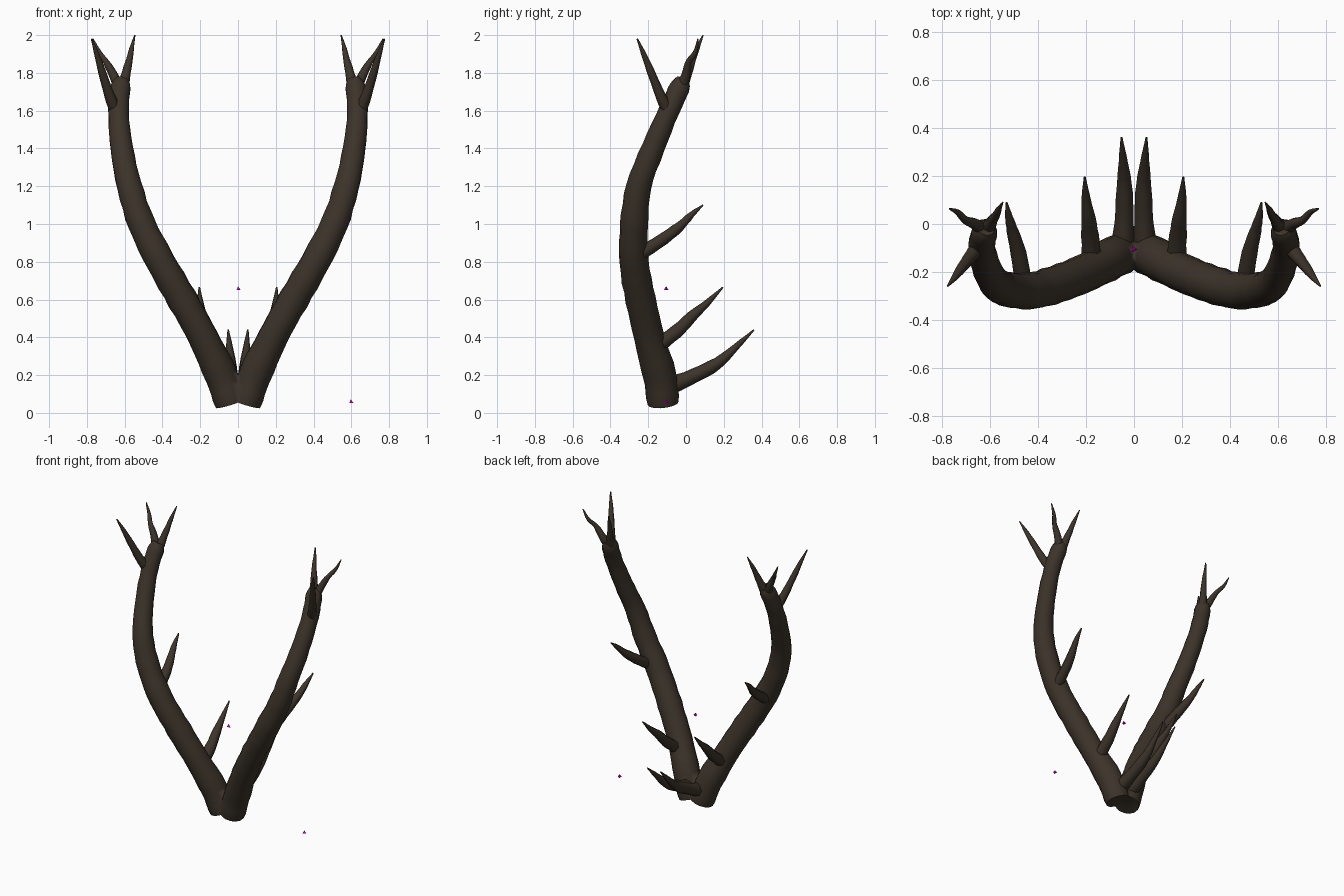
import bpy, bmesh, math, random
from mathutils import Vector

random.seed(4)
cube = bpy.data.objects.get("Cube")
if cube:
    bpy.data.objects.remove(cube, do_unlink=True)


def material(name, rgb):
    m = bpy.data.materials.new(name)
    m.use_nodes = True
    col = (*rgb, 1)
    m.diffuse_color = col
    bsdf = m.node_tree.nodes["Principled BSDF"]
    bsdf.inputs["Base Color"].default_value = col
    bsdf.inputs["Roughness"].default_value = 0.8
    return m


bark = material("dark brown", (0.046, 0.034, 0.023))
magenta = material("magenta", (0.8, 0.0, 0.8))


def add_object(name, bm, mat):
    mesh = bpy.data.meshes.new(name)
    bmesh.ops.recalc_face_normals(bm, faces=bm.faces)
    bm.to_mesh(mesh)
    bm.free()
    mesh.materials.append(mat)
    ob = bpy.data.objects.new(name, mesh)
    bpy.context.scene.collection.objects.link(ob)
    return ob


def spline(points, steps):
    """Catmull-Rom through (x, y, z, radius) points."""
    p = [Vector(q) for q in points]
    p = [2 * p[0] - p[1]] + p + [2 * p[-1] - p[-2]]
    out = []
    for a, b, c, d in zip(p, p[1:], p[2:], p[3:]):
        for i in range(steps):
            t = i / steps
            out.append(0.5 * (2 * b + (c - a) * t + (2 * a - 5 * b + 4 * c - d) * t * t
                              + (3 * b - a - 3 * c + d) * t ** 3))
    return out + [p[-2]]


def horn(name, points, sides, steps, bump, bisect=False):
    """Gnarled tapering tube along a path, mirrored to both sides."""
    path = spline(points, steps)
    bm = bmesh.new()
    rings = []
    for i, q in enumerate(path):
        lo, hi = path[max(i - 1, 0)], path[min(i + 1, len(path) - 1)]
        along = (hi - lo).xyz.normalized()
        u = along.cross(Vector((1, 0, 0))).normalized()
        v = along.cross(u)
        r = q.w * (1 + random.uniform(-bump, bump))
        ring = []
        for k in range(sides):
            a = math.tau * k / sides
            rr = r * (1 + random.uniform(-bump, bump) * 0.6)
            ring.append(bm.verts.new(q.xyz + rr * (math.cos(a) * u + math.sin(a) * v)))
        rings.append(ring)
    for a, b in zip(rings, rings[1:]):
        for k in range(sides):
            n = (k + 1) % sides
            bm.faces.new((a[k], a[n], b[n], b[k]))
    bm.faces.new(rings[0][::-1])
    bm.faces.new(rings[-1])
    ob = add_object(name, bm, bark)
    bpy.ops.object.select_all(action="DESELECT")
    ob.select_set(True)
    bpy.context.view_layer.objects.active = ob
    bpy.ops.object.shade_smooth_by_angle(angle=math.radians(50))
    mod = ob.modifiers.new("both_sides", "MIRROR")
    mod.use_bisect_axis[0] = bisect
    return ob


# Main curved beams, joined at the centre
horn("main_beams", [
    (0.04, -0.12, 0.05, 0.083), (0.09, -0.14, 0.2, 0.088), (0.185, -0.195, 0.4, 0.082),
    (0.295, -0.24, 0.6, 0.08), (0.41, -0.275, 0.8, 0.078), (0.51, -0.275, 1.0, 0.073),
    (0.575, -0.25, 1.2, 0.067), (0.615, -0.175, 1.4, 0.06), (0.633, -0.09, 1.6, 0.055),
    (0.622, -0.035, 1.72, 0.054), (0.613, -0.015, 1.765, 0.036)], 14, 4, 0.03, True)

# Rear tines up the beam
horn("lower_tines", [
    (0.045, -0.09, 0.14, 0.045), (0.04, 0.05, 0.2, 0.039), (0.04, 0.17, 0.265, 0.031),
    (0.045, 0.26, 0.345, 0.019), (0.052, 0.36, 0.44, 0.004)], 8, 3, 0.05)
horn("middle_tines", [
    (0.175, -0.16, 0.35, 0.04), (0.183, -0.05, 0.43, 0.037), (0.19, 0.03, 0.51, 0.028),
    (0.2, 0.11, 0.58, 0.018), (0.205, 0.195, 0.665, 0.004)], 8, 3, 0.05)
horn("upper_tines", [
    (0.462, -0.23, 0.85, 0.036), (0.48, -0.12, 0.92, 0.033), (0.505, -0.03, 0.99, 0.025),
    (0.52, 0.03, 1.05, 0.016), (0.53, 0.09, 1.1, 0.004)], 8, 3, 0.05)

# Crown tines at the tips
horn("front_crown_tines", [
    (0.645, -0.09, 1.59, 0.032), (0.68, -0.135, 1.68, 0.028), (0.715, -0.18, 1.79, 0.022),
    (0.745, -0.22, 1.89, 0.014), (0.775, -0.258, 1.98, 0.004)], 8, 3, 0.05)
horn("outer_crown_tines", [
    (0.625, -0.03, 1.71, 0.03), (0.66, 0.0, 1.79, 0.024), (0.7, 0.015, 1.86, 0.017),
    (0.735, 0.05, 1.91, 0.012), (0.768, 0.063, 1.98, 0.003)], 8, 3, 0.05)
horn("inner_crown_tines", [
    (0.61, -0.025, 1.72, 0.03), (0.592, 0.01, 1.8, 0.024), (0.575, 0.035, 1.87, 0.018),
    (0.563, 0.06, 1.93, 0.012), (0.546, 0.09, 2.0, 0.003)], 8, 3, 0.05)

# Tiny floating marker pyramids
for name, spot in (("upper_marker", (0, -0.105, 0.66)), ("side_marker", (0.597, -0.105, 0.062))):
    bm = bmesh.new()
    bmesh.ops.create_cone(bm, cap_ends=True, segments=3, radius1=0.015, radius2=0, depth=0.02)
    # Turn one corner of the base to the front
    corner = min(bm.verts, key=lambda w: w.co.y - w.co.z).co
    turn = -math.pi / 2 - math.atan2(corner.y, corner.x)
    for w in bm.verts:
        x, y = w.co.x, w.co.y
        w.co.x = x * math.cos(turn) - y * math.sin(turn) + spot[0]
        w.co.y = x * math.sin(turn) + y * math.cos(turn) + spot[1]
        w.co.z += spot[2]
    add_object(name, bm, magenta)
